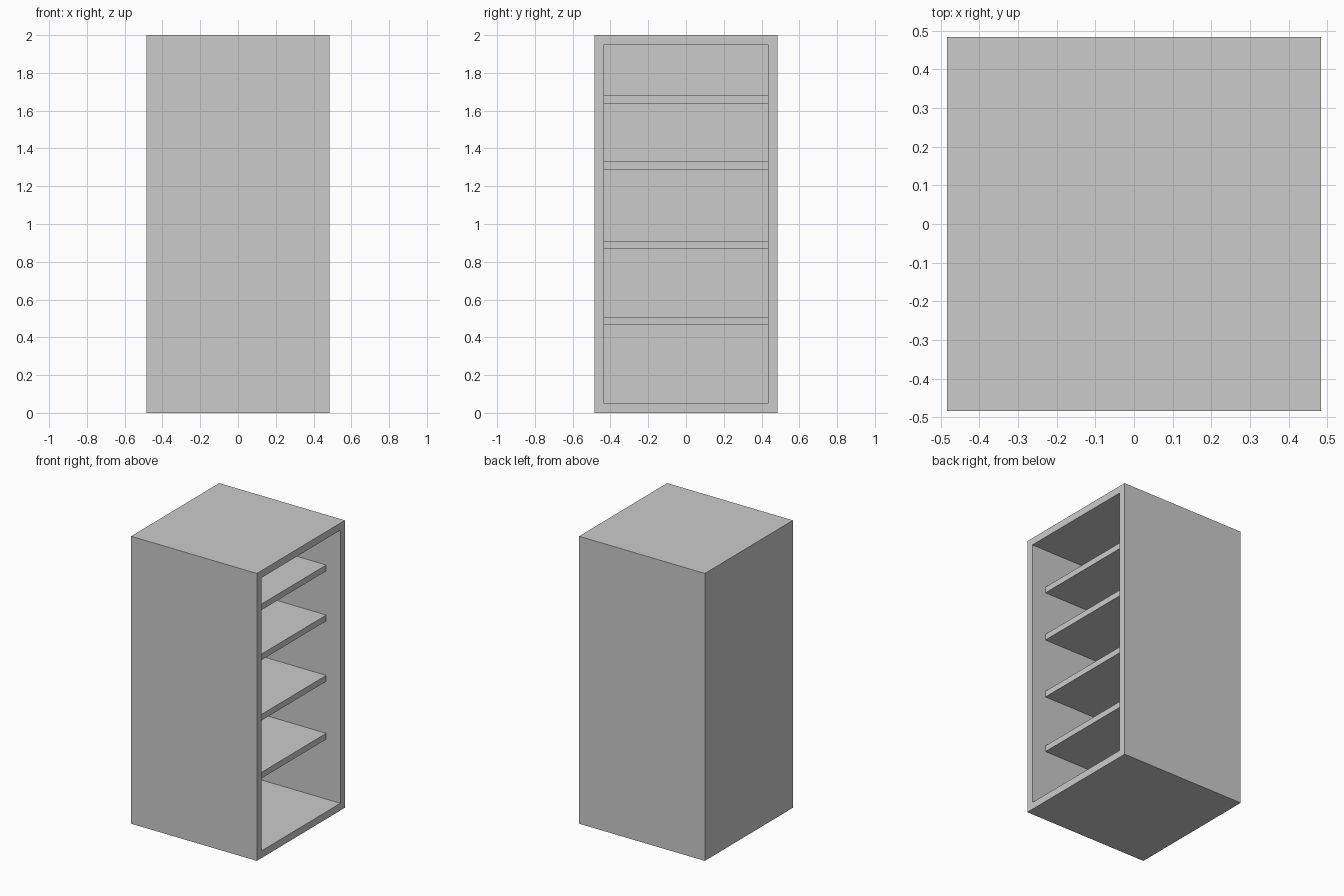
import bpy
import bmesh
from mathutils import Matrix, Vector

if "Cube" in bpy.data.objects:
    bpy.data.objects.remove(bpy.data.objects["Cube"])

WIDTH, HEIGHT, WALL = 0.968, 2.0, 0.05
HALF = WIDTH / 2
INNER = HALF - WALL
SHELF_FRONT = 0.375      # shelves sit back from the open side
SHELF_THICK = 0.042
SHELF_BOTTOMS = (0.466, 0.869, 1.289, 1.637)


def box_bmesh(low, high):
    low, high = Vector(low), Vector(high)
    bm = bmesh.new()
    matrix = Matrix.Translation((low + high) / 2) @ Matrix.Diagonal((*(high - low), 1))
    bmesh.ops.create_cube(bm, size=1, matrix=matrix)
    bm.normal_update()
    return bm


def make_object(name, bm):
    mesh = bpy.data.meshes.new(name)
    bm.to_mesh(mesh)
    bm.free()
    obj = bpy.data.objects.new(name, mesh)
    bpy.context.collection.objects.link(obj)
    return obj


# Cabinet body: a box with its +x side inset and pushed in to the back panel
bm = box_bmesh((-HALF, -HALF, 0), (HALF, HALF, HEIGHT))
opening = max(bm.faces, key=lambda f: f.normal.x)
bmesh.ops.inset_region(bm, faces=[opening], thickness=WALL, use_even_offset=True)
pushed = bmesh.ops.extrude_discrete_faces(bm, faces=[opening])["faces"]
bmesh.ops.translate(bm, verts=pushed[0].verts[:], vec=(-(WIDTH - WALL), 0, 0))
bmesh.ops.recalc_face_normals(bm, faces=bm.faces[:])
make_object("cabinet_body", bm)

# Four recessed shelves, unevenly spaced
for i, z in enumerate(SHELF_BOTTOMS, 1):
    make_object(f"shelf_{i}", box_bmesh((-INNER, -INNER, z),
                                        (SHELF_FRONT, INNER, z + SHELF_THICK)))
